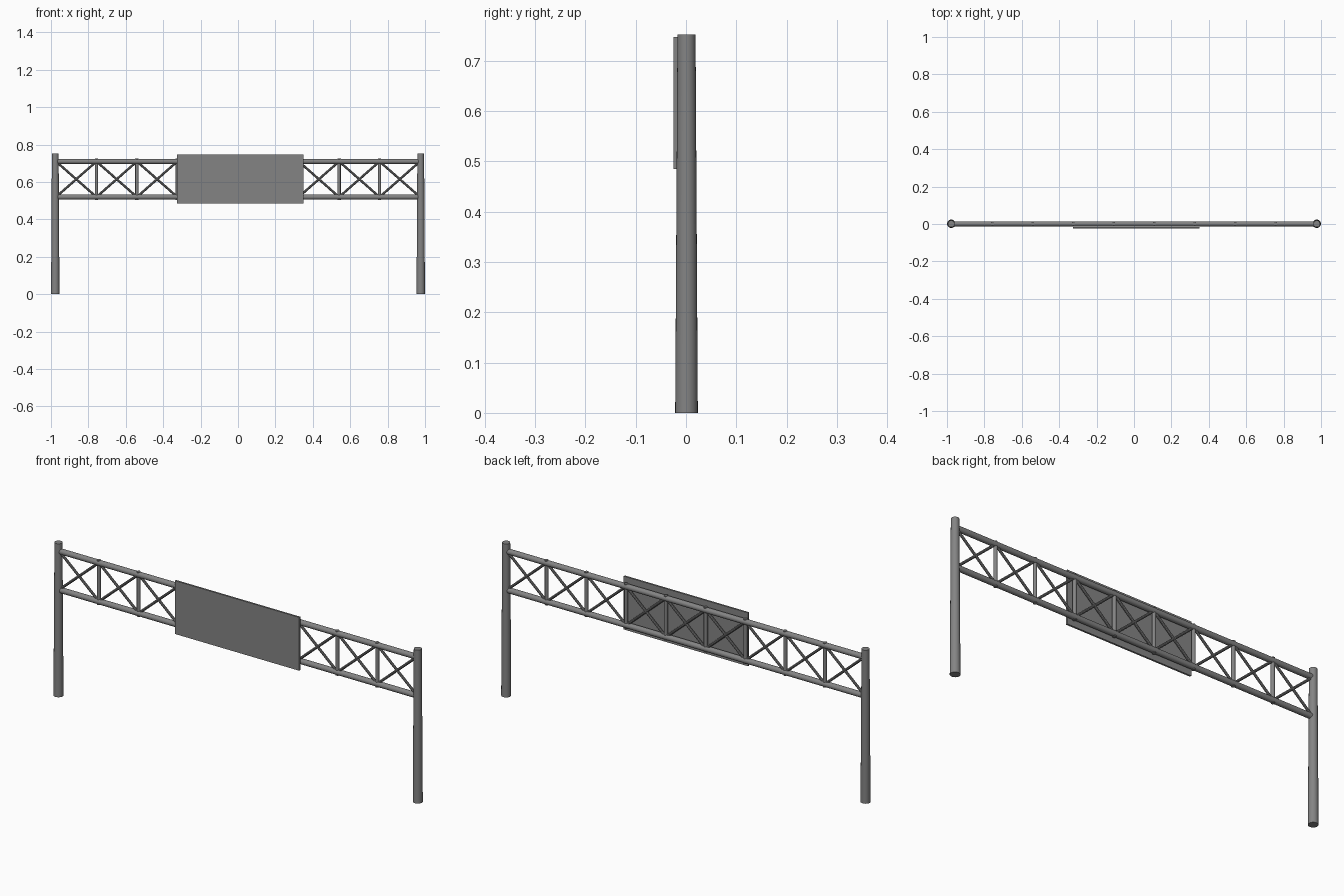
import bpy
from mathutils import Vector

if "Cube" in bpy.data.objects:
    bpy.data.objects.remove(bpy.data.objects["Cube"])

steel = bpy.data.materials.new("dark_steel")
steel.diffuse_color = (0.23, 0.23, 0.23, 1)
steel.use_nodes = True
steel.node_tree.nodes["Principled BSDF"].inputs["Base Color"].default_value = steel.diffuse_color


def tube(name, a, b, r1, r2=None, sides=16):
    """Round bar from point a to point b, optionally tapered."""
    a, b = Vector(a), Vector(b)
    d = b - a
    bpy.ops.mesh.primitive_cone_add(vertices=sides, radius1=r1,
                                    radius2=r1 if r2 is None else r2,
                                    depth=d.length, location=(a + b) / 2)
    ob = bpy.context.object
    ob.name = name
    ob.rotation_euler = d.to_track_quat('Z', 'Y').to_euler()
    ob.data.materials.append(steel)
    bpy.ops.object.shade_smooth_by_angle()
    return ob


POST_X, BAYS, Y = 0.977, 9, 0.001
Z_LOW, Z_HIGH = 0.52, 0.71
HALF = 0.973
STEP = 2 * HALF / BAYS

# tapered posts
for side, s in (("left", -1), ("right", 1)):
    tube(f"{side}_post", (s * POST_X, Y, 0), (s * POST_X, Y, 0.752),
         0.0225, 0.018, 24)

# horizontal chords
for name, z in (("lower_chord", Z_LOW), ("upper_chord", Z_HIGH)):
    tube(name, (-POST_X, Y, z), (POST_X, Y, z), 0.0137)

# uprights between bays
for i in range(1, BAYS):
    x = -HALF + i * STEP
    tube(f"upright_{i}", (x, Y, Z_LOW - 0.015), (x, Y, Z_HIGH + 0.015), 0.009, sides=12)

# crossed braces in every bay
for i in range(BAYS):
    x0, x1 = -HALF + i * STEP, -HALF + (i + 1) * STEP
    tube(f"rising_brace_{i}", (x0, Y, Z_LOW), (x1, Y, Z_HIGH), 0.0063, sides=10)
    tube(f"falling_brace_{i}", (x0, Y, Z_HIGH), (x1, Y, Z_LOW), 0.0063, sides=10)

# sign panel on the front
bpy.ops.mesh.primitive_cube_add(size=1, location=(0.012, -0.0205, 0.616))
panel = bpy.context.object
panel.name = "sign_panel"
panel.scale = (0.676, 0.009, 0.262)
panel.data.materials.append(steel)
